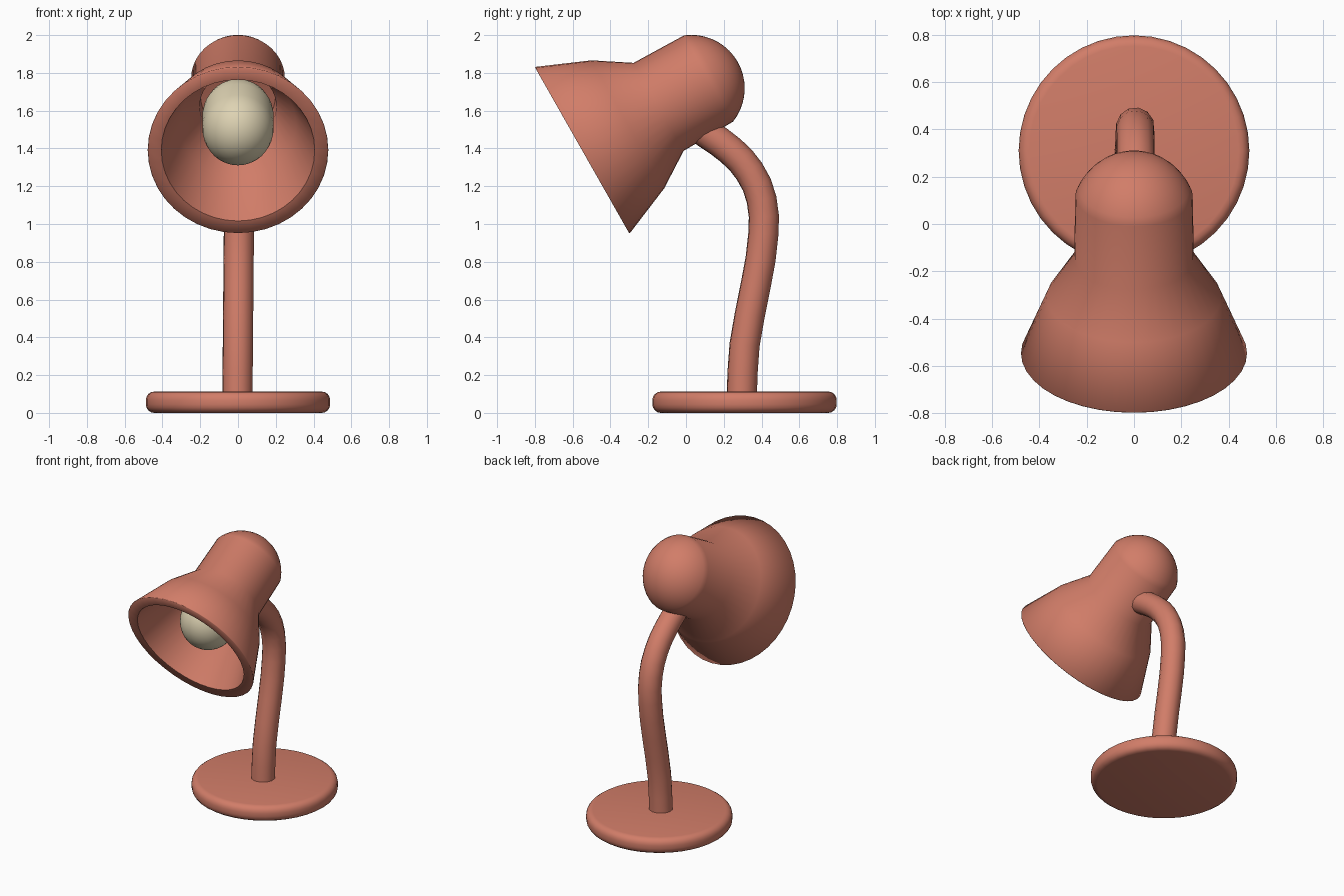
import bpy, bmesh, math

if "Cube" in bpy.data.objects:
    bpy.data.objects.remove(bpy.data.objects["Cube"])

def material(name, rgb):
    m = bpy.data.materials.new(name)
    m.diffuse_color = (*rgb, 1)
    m.use_nodes = True
    m.node_tree.nodes["Principled BSDF"].inputs["Base Color"].default_value = m.diffuse_color
    return m

coral = material("coral paint", (0.64, 0.205, 0.14))
cream = material("cream glass", (0.73, 0.65, 0.45))

def smooth(ob, angle):
    bpy.ops.object.select_all(action='DESELECT')
    ob.select_set(True)
    bpy.context.view_layer.objects.active = ob
    bpy.ops.object.shade_smooth_by_angle(angle=math.radians(angle))

def lathe(name, profile, mat, segments=40, angle=50):
    """Spin (radius, height) points about local z; zero radius closes the end."""
    bm = bmesh.new()
    rings = []
    for r, h in profile:
        if r < 1e-5:
            rings.append([bm.verts.new((0, 0, h))] * segments)
        else:
            rings.append([bm.verts.new((r * math.cos(a), r * math.sin(a), h))
                          for a in (2 * math.pi * i / segments for i in range(segments))])
    for lo, hi in zip(rings, rings[1:]):
        for i in range(segments):
            j = (i + 1) % segments
            quad = [lo[i], lo[j], hi[j], hi[i]]
            bm.faces.new(list(dict.fromkeys(quad)))
    bmesh.ops.recalc_face_normals(bm, faces=bm.faces[:])
    me = bpy.data.meshes.new(name)
    bm.to_mesh(me)
    bm.free()
    ob = bpy.data.objects.new(name, me)
    bpy.context.collection.objects.link(ob)
    me.materials.append(mat)
    smooth(ob, angle)
    return ob

def arc(cr, ch, radius, start, end, n):
    return [(cr + radius * math.cos(a), ch + radius * math.sin(a))
            for a in (math.radians(start + (end - start) * i / n) for i in range(n + 1))]

# Base: thick disc with rounded rim
edge = 0.045
base = lathe("base",
             [(0, 0)] + arc(0.488 - edge, edge, edge, -90, 0, 4)
             + arc(0.488 - edge, 0.113 - edge, edge, 0, 90, 4) + [(0, 0.113)], coral)
base.location = (0, 0.31, 0)

# Stem: bent tube, drifting slightly sideways, ending inside the shade neck
path = [(0.295, 0.08), (0.31, 0.36), (0.37, 0.68), (0.41, 0.95),
        (0.40, 1.13), (0.335, 1.28), (0.235, 1.39), (0.11, 1.48), (0.02, 1.54)]
cu = bpy.data.curves.new("stem", 'CURVE')
cu.dimensions = '3D'
cu.bevel_depth = 0.081
cu.bevel_resolution = 4
cu.resolution_u = 2
cu.use_fill_caps = True
sp = cu.splines.new('BEZIER')
sp.bezier_points.add(len(path) - 1)
for p, (y, z) in zip(sp.bezier_points, path):
    p.co = (-0.004 + 0.009 * z, y, z)
    p.handle_left_type = p.handle_right_type = 'AUTO'
cu.materials.append(coral)
stem = bpy.data.objects.new("stem", cu)
bpy.context.collection.objects.link(stem)
bpy.ops.object.select_all(action='DESELECT')
stem.select_set(True)
bpy.context.view_layer.objects.active = stem
bpy.ops.object.convert(target='MESH')
smooth(bpy.context.object, 50)

# Shade: flared bell, straight neck and domed cap, with a hollow inside
cap_edge = math.degrees(math.atan2(0.77 - 0.6645, 0.263))
cap = arc(0, 0.6645, 0.283, cap_edge, 90, 9)
shade = lathe("shade",
              [(0, 0.60), (0.21, 0.58), (0.215, 0.47), (0.325, 0.28), (0.43, 0.0),
               (0.503, 0.0), (0.506, 0.004), (0.39, 0.278), (0.268, 0.466)] + cap,
              coral, angle=60)

# Bulb: rounded capsule on the shade axis
bulb = lathe("bulb",
             arc(0, 0.243, 0.2, -90, 0, 8) + arc(0, 0.36, 0.2, 0, 90, 8), cream)

# Tilt the head parts towards the front
for ob in (shade, bulb):
    ob.location = (0, -0.55, 1.39)
    ob.rotation_euler = (math.radians(-60.4), 0, 0)
    ob.scale = (0.945, 1, 1)
